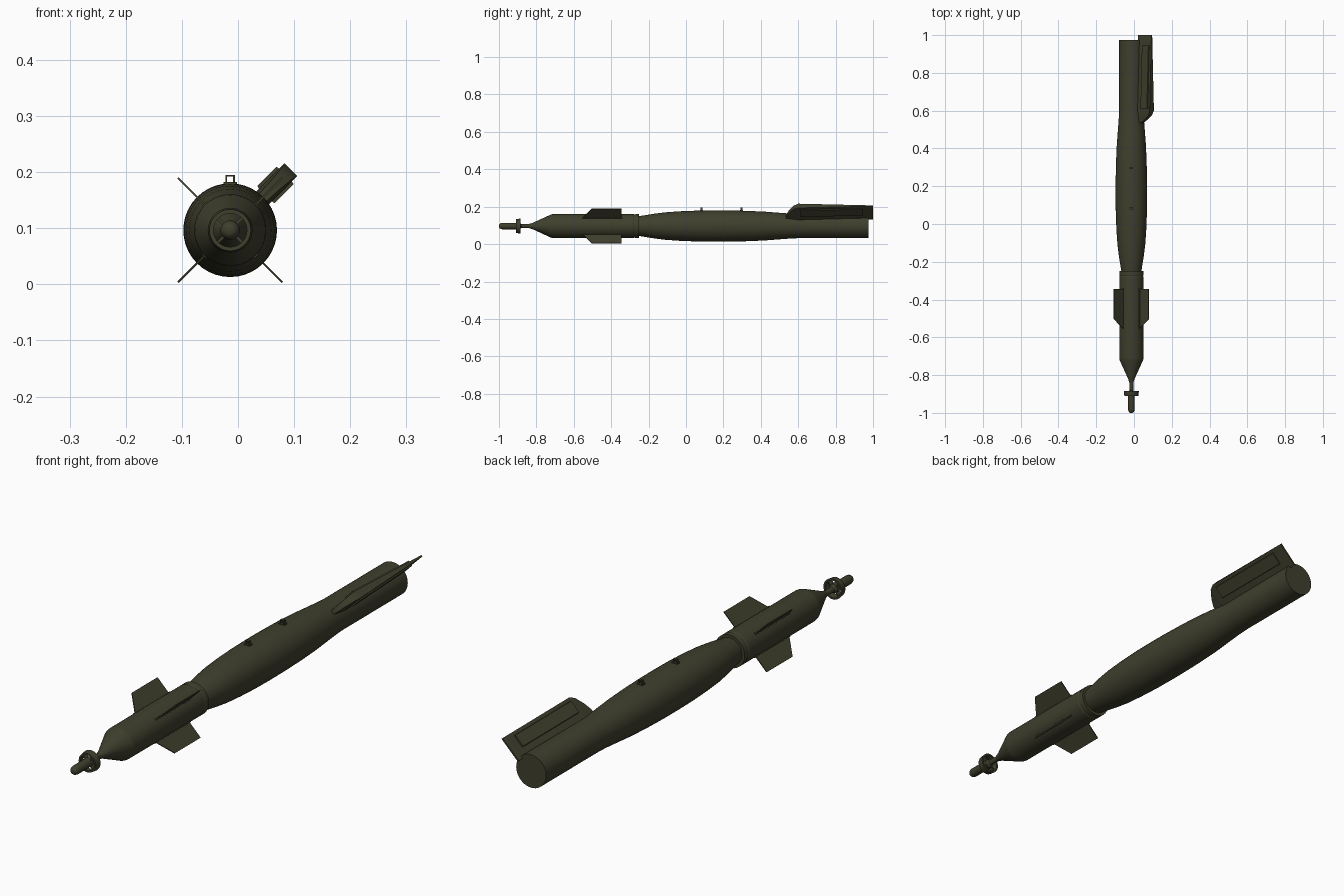
import bpy, bmesh, math
from mathutils import Matrix, Vector

if "Cube" in bpy.data.objects:
    bpy.data.objects.remove(bpy.data.objects["Cube"])

CX, CZ = -0.014, 0.0965
AXIS = Matrix.Translation((CX, 0, CZ))

olive = bpy.data.materials.new("dark olive")
olive.diffuse_color = (0.05, 0.05, 0.027, 1)
olive.use_nodes = True
olive.node_tree.nodes["Principled BSDF"].inputs["Base Color"].default_value = olive.diffuse_color


def finish(name, bm, matrix=AXIS, angle=30):
    bmesh.ops.recalc_face_normals(bm, faces=bm.faces)
    me = bpy.data.meshes.new(name)
    bm.transform(matrix)
    bm.to_mesh(me)
    bm.free()
    me.materials.append(olive)
    ob = bpy.data.objects.new(name, me)
    bpy.context.collection.objects.link(ob)
    bpy.ops.object.select_all(action='DESELECT')
    ob.select_set(True)
    bpy.context.view_layer.objects.active = ob
    bpy.ops.object.shade_smooth_by_angle(angle=math.radians(angle))
    return ob


def lathe(name, profile, sides=40, closed=False):
    """Spin (y, radius) points round the long axis."""
    bm = bmesh.new()
    rings = []
    for y, r in profile:
        rings.append([bm.verts.new((r * math.cos(2 * math.pi * i / sides), y,
                                    r * math.sin(2 * math.pi * i / sides)))
                      for i in range(sides)])
    pairs = list(zip(rings, rings[1:])) + ([(rings[-1], rings[0])] if closed else [])
    for a, b in pairs:
        for i in range(sides):
            j = (i + 1) % sides
            bm.faces.new((a[i], a[j], b[j], b[i]))
    if not closed:
        bm.faces.new(rings[0])
        bm.faces.new(rings[-1])
    return finish(name, bm)


def loft(bm, sections):
    """Join matching loops of points into a closed solid."""
    loops = [[bm.verts.new(p) for p in s] for s in sections]
    n = len(loops[0])
    for a, b in zip(loops, loops[1:]):
        for i in range(n):
            bm.faces.new((a[i], a[(i + 1) % n], b[(i + 1) % n], b[i]))
    bm.faces.new(loops[0])
    bm.faces.new(loops[-1])


def box(bm, x, y, z):
    loft(bm, [[(x[0], y[0], h), (x[1], y[0], h), (x[1], y[1], h), (x[0], y[1], h)] for h in z])


def turned(deg):
    """Frame whose local z points outward; deg is measured from straight up."""
    return AXIS @ Matrix.Rotation(math.radians(deg), 4, 'Y')


# main body, swelling in the middle
lathe("main_body", [(-0.262, 0.051), (-0.225, 0.057), (-0.17, 0.066), (-0.11, 0.0735),
                    (-0.03, 0.079), (0.06, 0.0825), (0.15, 0.0835), (0.24, 0.083),
                    (0.33, 0.081), (0.42, 0.077), (0.50, 0.071), (0.57, 0.066),
                    (0.61, 0.0645), (0.975, 0.0645)])
# guidance section with cone and stepped rear collar
lathe("guidance_section", [(-0.84, 0.011), (-0.82, 0.017), (-0.72, 0.0625), (-0.71, 0.064),
                           (-0.28, 0.064), (-0.277, 0.062), (-0.273, 0.062), (-0.27, 0.064),
                           (-0.25, 0.064), (-0.25, 0.05)])
# nose probe: rounded tip, then thin stem
lathe("nose_probe", [(-1.0, 0.005), (-0.997, 0.011), (-0.991, 0.0155), (-0.982, 0.0175),
                     (-0.89, 0.0175), (-0.88, 0.0105), (-0.83, 0.0105)], 20)
# ring round the probe
lathe("nose_ring", [(-0.91, 0.030), (-0.91, 0.037), (-0.885, 0.040), (-0.885, 0.033)], 28, True)

for k in range(4):
    # ring spokes
    bm = bmesh.new()
    box(bm, (-0.0025, 0.0025), (-0.907, -0.887), (0.012, 0.035))
    finish("ring_spoke", bm, turned(45 + 90 * k))
    # front fins with swept leading edge
    bm = bmesh.new()
    side = [(-0.55, 0.055), (-0.55, 0.066), (-0.503, 0.1315), (-0.345, 0.1315), (-0.345, 0.055)]
    loft(bm, [[(x, y, z) for y, z in side] for x in (-0.0018, 0.0018)])
    finish("front_fin", bm, turned(45 + 90 * k))
    # root strips
    bm = bmesh.new()
    box(bm, (-0.005, 0.005), (-0.555, -0.34), (0.055, 0.066))
    finish("fin_root", bm, turned(45 + 90 * k))


# single tail fin, wedge tapering to the rear
def fin_half(y):
    if y < 0.60:
        return 0.009 + (y - 0.535) / 0.065 * 0.007
    return 0.016 - (y - 0.60) / 0.40 * 0.013


bm = bmesh.new()
sections = []
for y, top in ((0.535, 0.078), (0.55, 0.108), (0.575, 0.140), (0.60, 0.153), (1.0, 0.153)):
    h = fin_half(y)
    sections.append([(-h, y, 0.054), (h, y, 0.054), (h, y, top), (-h, y, top)])
loft(bm, sections)
finish("tail_fin", bm, turned(45))

# raised panels on both sides of the tail fin
for s, label in ((-1, "left"), (1, "right")):
    bm = bmesh.new()
    sections = []
    for y in (0.61, 0.945):
        a, b = s * (fin_half(y) - 0.002), s * (fin_half(y) + 0.006)
        sections.append([(a, y, 0.088), (b, y, 0.090), (b, y, 0.138), (a, y, 0.140)])
    loft(bm, sections)
    finish("fin_panel_" + label, bm, turned(45))

# lifting lugs: base pad and square loop
for y in (0.083, 0.297):
    bm = bmesh.new()
    box(bm, (-0.012, 0.012), (y - 0.009, y + 0.009), (0.075, 0.0855))
    for s in (-1, 1):
        box(bm, sorted((s * 0.0085, s * 0.0055)), (y - 0.006, y + 0.006), (0.08, 0.098))
    box(bm, (-0.0085, 0.0085), (y - 0.006, y + 0.006), (0.0955, 0.0985))
    finish("lifting_lug", bm)
